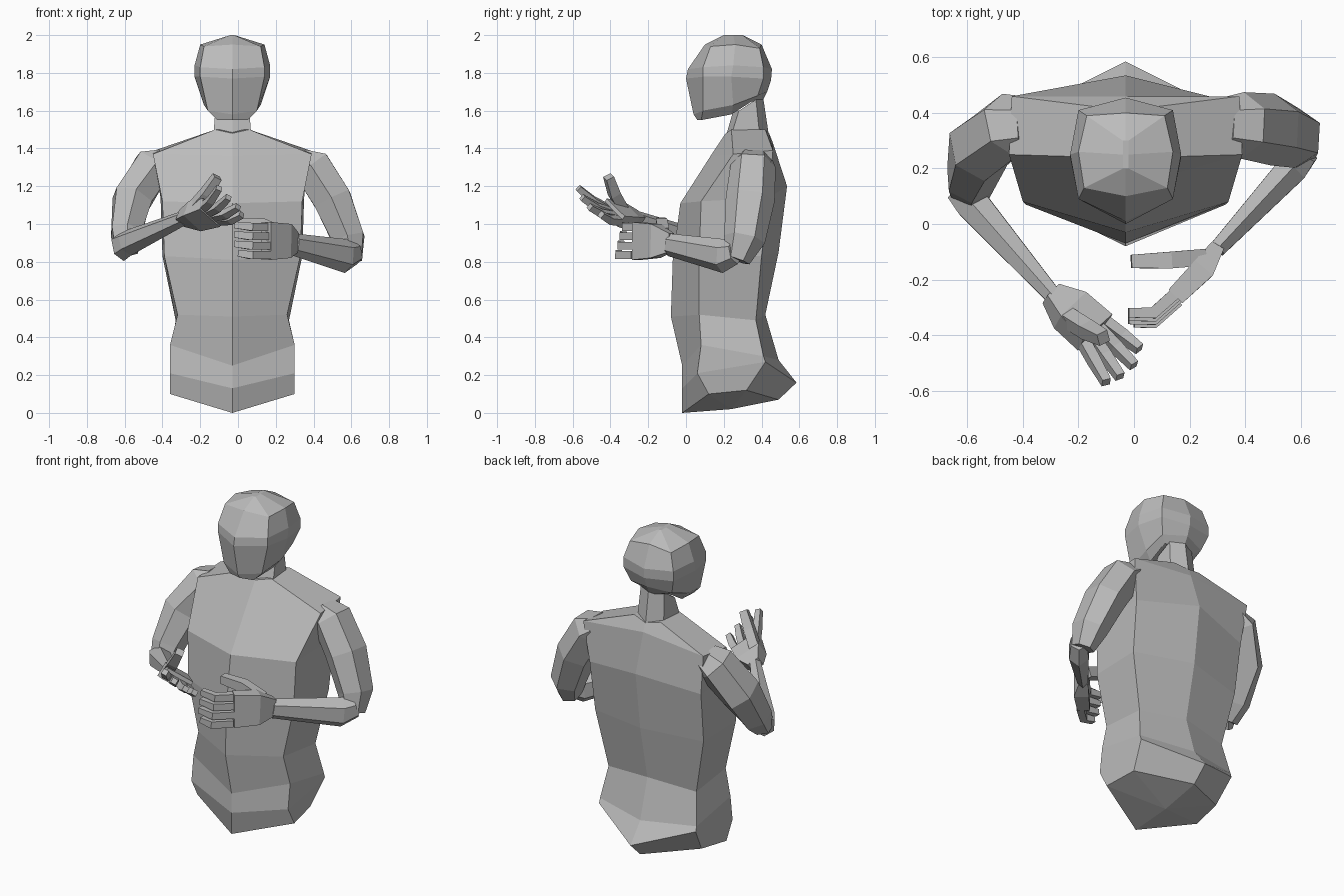
import bpy
import bmesh
from math import sin, cos, pi
from mathutils import Vector

default = bpy.data.objects.get("Cube")
if default:
    bpy.data.objects.remove(default, do_unlink=True)

BODY_X = -.03    # the trunk sits slightly off the centre line

# One plain grey for the whole figure
grey = bpy.data.materials.new("plain grey")
grey.use_nodes = True
colour = (.5, .5, .5, 1)
grey.diffuse_color = colour
grey.node_tree.nodes["Principled BSDF"].inputs["Base Color"].default_value = colour


def loft(name, rings, start=None):
    """Skin a stack of rings; the first end may be fanned to a point."""
    bm = bmesh.new()
    loops = [[bm.verts.new(point) for point in ring] for ring in rings]
    count = len(loops[0])
    for low, high in zip(loops, loops[1:]):
        for i in range(count):
            j = (i + 1) % count
            bm.faces.new((low[i], low[j], high[j], high[i]))
    bm.faces.new(loops[-1])
    if start is None:
        bm.faces.new(loops[0])
    else:
        centre = bm.verts.new(start)
        for i in range(count):
            bm.faces.new((loops[0][i], loops[0][(i + 1) % count], centre))
    bmesh.ops.recalc_face_normals(bm, faces=bm.faces)
    mesh = bpy.data.meshes.new(name)
    bm.to_mesh(mesh)
    bm.free()
    mesh.materials.append(grey)
    obj = bpy.data.objects.new(name, mesh)
    bpy.context.scene.collection.objects.link(obj)


def mirrored_ring(front, *rest):
    """Close a half ring: centre front (y, z), side points (x, y, z), centre back (y, z)."""
    sides, back = rest[:-1], rest[-1]
    ring = [(BODY_X, *front)]
    ring += [(BODY_X + x, y, z) for x, y, z in sides]
    ring += [(BODY_X, *back)]
    ring += [(BODY_X - x, y, z) for x, y, z in reversed(sides)]
    return ring


def limb(name, stations, reference, sides):
    """Tube through (centre, half width along reference, half depth) stations."""
    centres = [Vector(station[0]) for station in stations]
    last = len(centres) - 1
    turn = pi / 4 if sides == 4 else 0
    widen = 1 / cos(turn)
    deepen = 1 / cos(pi / sides)
    rings = []
    for i, (_, width, depth) in enumerate(stations):
        along = (centres[min(i + 1, last)] - centres[max(i - 1, 0)]).normalized()
        across = Vector(reference)
        across = (across - along * across.dot(along)).normalized()
        normal = along.cross(across)
        ring = []
        for k in range(sides):
            angle = turn + k * 2 * pi / sides
            ring.append(centres[i] + across * cos(angle) * width * widen
                        + normal * sin(angle) * depth * deepen)
        rings.append(ring)
    loft(name, rings)


def digit(name, path, thickness, reference):
    """Boxy finger that narrows a little towards its tip."""
    sizes = [thickness, thickness, thickness * .8]
    limb(name, [(p, s, s) for p, s in zip(path, sizes)], reference, 4)


# Trunk: pelvis, waist, chest and shoulders up to the neck base
trunk = [
    mirrored_ring((-.02, 0), (.33, .12, .1), (.3, .32, .12), (.49, .07)),
    mirrored_ring((-.02, .13), (.33, .06, .21), (.33, .42, .27), (.585, .16)),
    mirrored_ring((-.02, .25), (.33, .08, .36), (.33, .41, .3), (.49, .28)),
    mirrored_ring((-.08, .51), (.29, .07, .52), (.3, .37, .49), (.42, .52)),
    mirrored_ring((-.07, .81), (.36, .07, .83), (.37, .4, .83), (.49, .85)),
    mirrored_ring((-.03, 1.11), (.37, .08, 1.12), (.38, .44, 1.14), (.535, 1.2)),
    mirrored_ring((.13, 1.36), (.42, .25, 1.37), (.41, .46, 1.39), (.46, 1.43)),
    mirrored_ring((.21, 1.48), (.09, .24, 1.5), (.09, .42, 1.5), (.44, 1.48)),
]
loft("torso", trunk, start=(BODY_X, .24, .02))

# Neck
loft("neck", [
    mirrored_ring((.21, 1.46), (.1, .24, 1.47), (.09, .39, 1.47), (.44, 1.46)),
    mirrored_ring((.25, 1.6), (.09, .28, 1.6), (.08, .37, 1.66), (.41, 1.66)),
])

# Head: jaw, cheeks, brow and a crown that closes along a narrow ridge
skull = [
    mirrored_ring((.06, 1.55), (.08, .08, 1.55), (.11, .24, 1.58),
                  (.1, .35, 1.65), (.4, 1.64)),
    mirrored_ring((.04, 1.58), (.13, .09, 1.6), (.15, .25, 1.63),
                  (.14, .38, 1.68), (.43, 1.7)),
    mirrored_ring((0, 1.77), (.17, .09, 1.78), (.2, .24, 1.78),
                  (.17, .41, 1.77), (.45, 1.76)),
    mirrored_ring((.01, 1.82), (.17, .09, 1.83), (.2, .25, 1.84),
                  (.17, .41, 1.83), (.455, 1.82)),
    mirrored_ring((.1, 1.95), (.15, .13, 1.94), (.17, .26, 1.95),
                  (.14, .39, 1.93), (.4, 1.95)),
    mirrored_ring((.2, 2), (.01, .2, 2), (.01, .25, 2), (.01, .3, 2), (.3, 2)),
]
loft("head", skull)

FRONT_BACK = (0, 1, 0)
UPRIGHT = (0, 0, 1)

# Left arm, bent across the belly
limb("left_upper_arm", [
    ((.33, .36, 1.34), .1, .06),
    ((.39, .355, 1.305), .12, .1),
    ((.5, .34, 1.13), .13, .1),
    ((.585, .31, .92), .11, .085),
    ((.6, .27, .81), .07, .055),
], FRONT_BACK, 6)
limb("left_forearm", [
    ((.62, .26, .85), .065, .045),
    ((.57, .2, .83), .09, .055),
    ((.3, -.09, .89), .06, .03),
], UPRIGHT, 6)
limb("left_palm", [
    ((.3, -.08, .9), .05, .025),
    ((.25, -.16, .91), .09, .042),
    ((.15, -.26, .91), .1, .035),
], UPRIGHT, 4)
for i, name in enumerate(("index", "middle", "ring", "little")):
    z = .985 - .05 * i
    forward = .012 * i
    shift = .02 if name == "little" else 0
    path = [(.16, -.24 - forward, z), (.07, -.32 - forward, z),
            (shift - .02, -.32 - forward, z + .01)]
    digit("left_" + name + "_finger", path, .021, UPRIGHT)
digit("left_thumb", [(.25, -.12, .95), (.13, -.13, 1), (-.01, -.135, 1.01)],
      .03, UPRIGHT)

# Right arm, reaching forward with the palm open
limb("right_upper_arm", [
    ((-.39, .36, 1.34), .1, .06),
    ((-.45, .355, 1.305), .12, .1),
    ((-.56, .27, 1.13), .13, .1),
    ((-.59, .16, .95), .1, .08),
    ((-.59, .1, .86), .06, .06),
], FRONT_BACK, 6)
limb("right_forearm", [
    ((-.62, .12, .88), .08, .055),
    ((-.58, .07, .9), .07, .06),
    ((-.29, -.26, 1.03), .04, .03),
], UPRIGHT, 6)
index_knuckle = Vector((-.2, -.42, 1.09))
little_knuckle = Vector((-.09, -.35, 1.01))
ACROSS = little_knuckle - index_knuckle
limb("right_palm", [
    ((-.3, -.25, 1.03), .035, .03),
    ((-.23, -.31, 1.04), .075, .045),
    ((-.14, -.39, 1.06), .085, .035),
], ACROSS, 4)
finger_tips = {
    "index": (-.1, -.57, 1.19),
    "middle": (-.05, -.55, 1.14),
    "ring": (0, -.51, 1.09),
    "little": (.02, -.45, 1.05),
}
for i, (name, tip) in enumerate(finger_tips.items()):
    base = index_knuckle.lerp(little_knuckle, .1 + .8 * i / 3)
    middle = base.lerp(Vector(tip), .5) - Vector((0, 0, .012))
    digit("right_" + name + "_finger", [base, middle, Vector(tip)], .02, ACROSS)
digit("right_thumb", [(-.25, -.33, 1.07), (-.17, -.38, 1.16), (-.11, -.41, 1.25)],
      .028, ACROSS)
